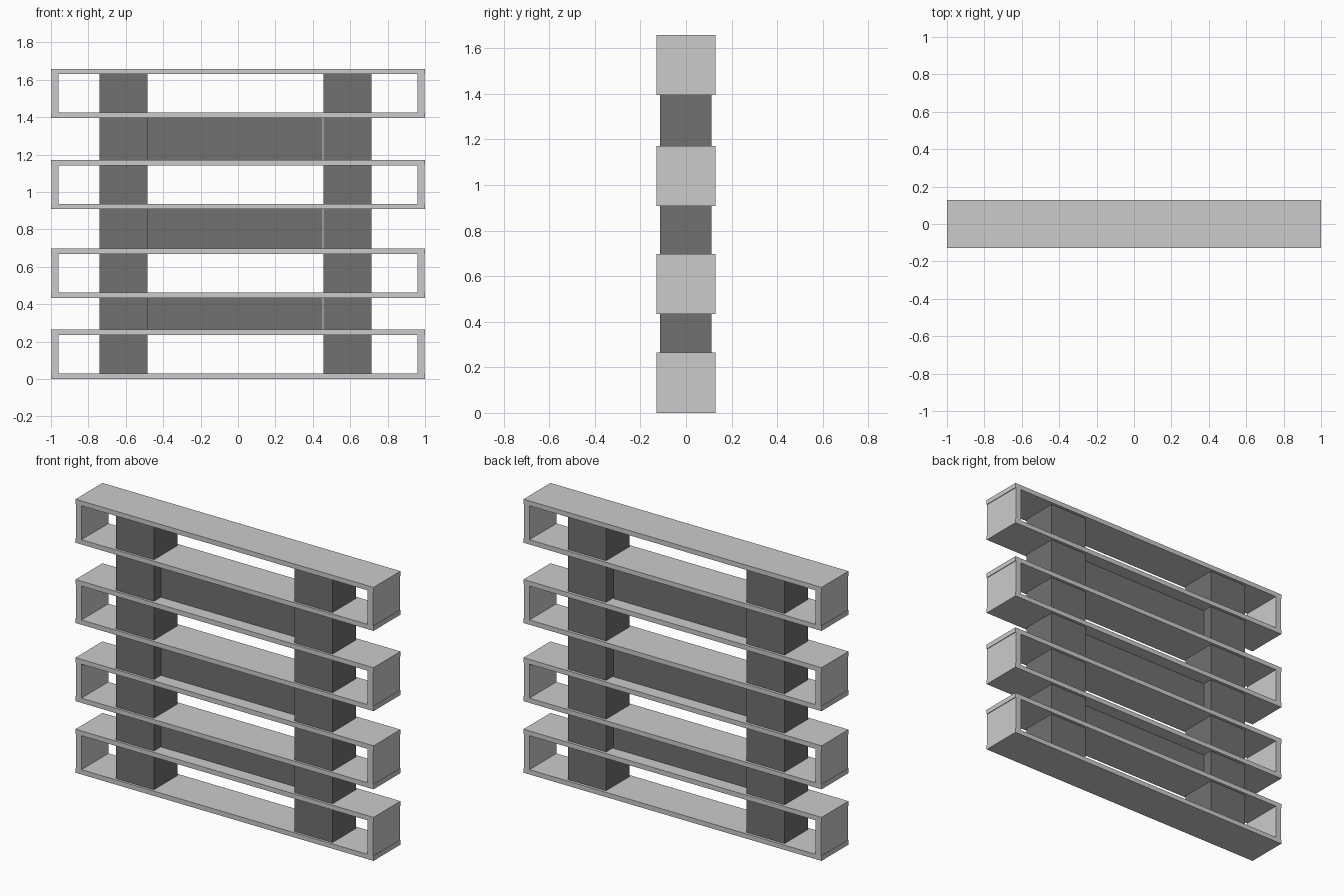
import bpy

if "Cube" in bpy.data.objects:
    bpy.data.objects.remove(bpy.data.objects["Cube"])


def material(name, v):
    m = bpy.data.materials.new(name)
    m.diffuse_color = (v, v, v, 1)
    m.use_nodes = True
    m.node_tree.nodes["Principled BSDF"].inputs["Base Color"].default_value = m.diffuse_color
    return m


LIGHT = material("light_grey", 0.56)
DARK = material("dark_grey", 0.166)


def box(name, mat, x0, x1, y0, y1, z0, z1):
    bpy.ops.mesh.primitive_cube_add(size=1, location=((x0 + x1) / 2, (y0 + y1) / 2, (z0 + z1) / 2))
    ob = bpy.context.object
    ob.name = name
    ob.scale = (x1 - x0, y1 - y0, z1 - z0)
    bpy.ops.object.transform_apply(location=False, rotation=False, scale=True)
    ob.data.materials.append(mat)
    return ob


H, T, D = 0.264, 0.029, 0.129   # frame height, board thickness, half depth
levels = [0.0, 0.434, 0.908, 1.395]

# Open rectangular shelf frames: two boards and two slightly inset end panels
for i, z in enumerate(levels, 1):
    box(f"shelf_bottom_{i}", LIGHT, -1, 1, -D, D, z, z + T)
    box(f"shelf_top_{i}", LIGHT, -1, 1, -D, D, z + H - T, z + H)
    for side, s in (("left", -1), ("right", 1)):
        a, b = sorted((s * 0.96, s * 0.996))
        box(f"shelf_end_{side}_{i}", LIGHT, a, b, -D, D, z + T, z + H - T)

# Two columns running through all the shelves
for side, x0, x1 in (("left", -0.740, -0.484), ("right", 0.458, 0.714)):
    box(f"column_{side}", DARK, x0, x1, -0.114, 0.112, T, levels[-1] + H - T)

# Recessed panels closing the gaps between shelves
for i in range(3):
    box(f"gap_panel_{i + 1}", DARK, -0.484, 0.452, -0.049, 0.049, levels[i] + H, levels[i + 1])
